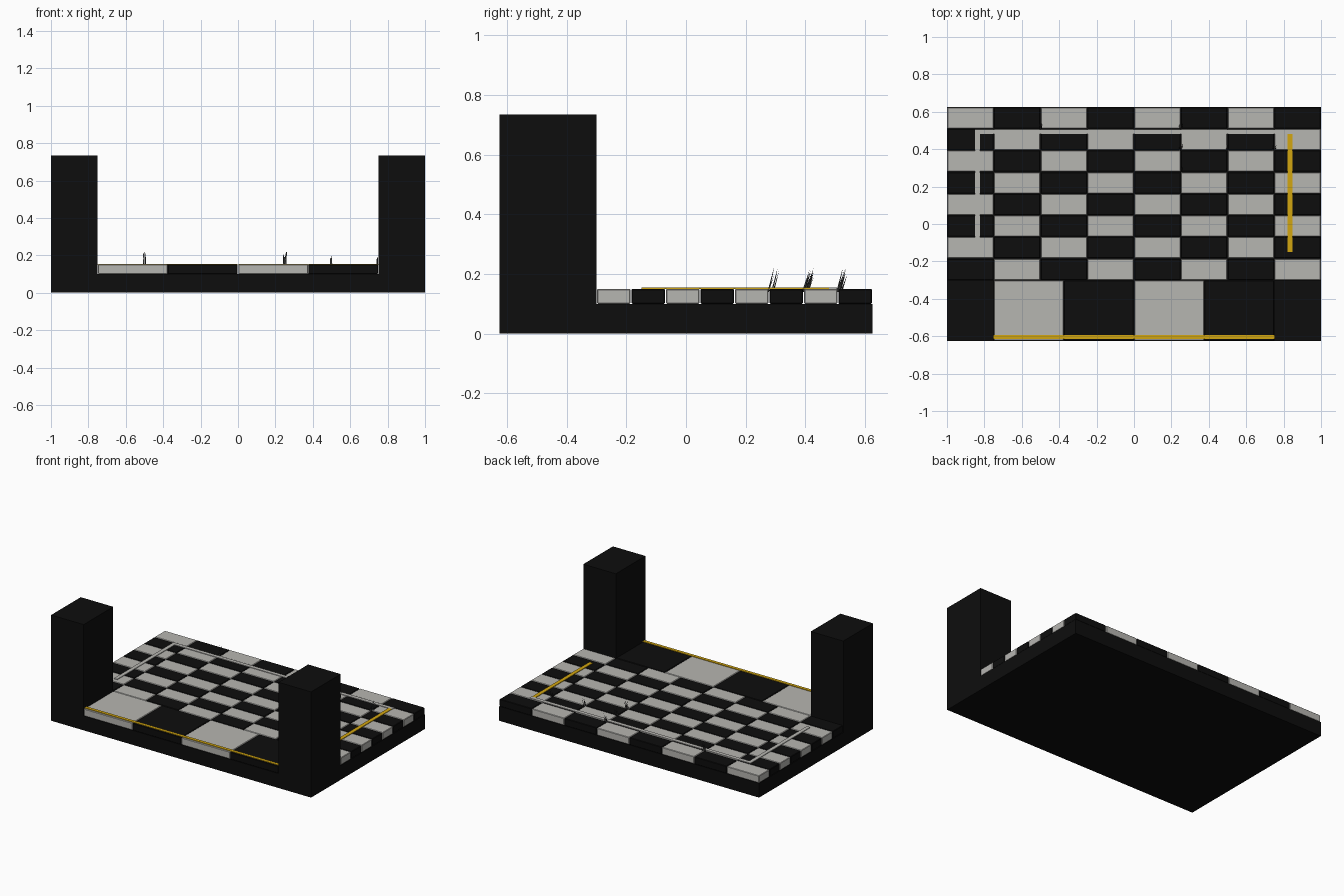
import bpy
import bmesh
import random
from mathutils import Vector

random.seed(4)
if "Cube" in bpy.data.objects:
    bpy.data.objects.remove(bpy.data.objects["Cube"])


def material(name, rgb, rough=0.8):
    m = bpy.data.materials.new(name)
    m.use_nodes = True
    m.diffuse_color = (*rgb, 1)
    bsdf = m.node_tree.nodes["Principled BSDF"]
    bsdf.inputs["Base Color"].default_value = (*rgb, 1)
    bsdf.inputs["Roughness"].default_value = rough
    return m


black = material("black stone", (0.004, 0.004, 0.004))
white = material("pale stone", (0.47, 0.465, 0.44))
gold = material("gold trim", (0.65, 0.38, 0.005))
grey = material("dark grass", (0.05, 0.05, 0.05))


def finish(name, bm, mats):
    mesh = bpy.data.meshes.new(name)
    bm.to_mesh(mesh)
    bm.free()
    obj = bpy.data.objects.new(name, mesh)
    bpy.context.scene.collection.objects.link(obj)
    for m in mats:
        mesh.materials.append(m)
    return obj


def add_box(bm, x0, x1, y0, y1, z0, z1, mat=0):
    verts = bmesh.ops.create_cube(bm, size=1)["verts"]
    lo, hi = Vector((x0, y0, z0)), Vector((x1, y1, z1))
    for v in verts:
        v.co = Vector([(a + b) / 2 + c * (b - a) for a, b, c in zip(lo, hi, v.co)])
    for f in {f for v in verts for f in v.link_faces}:
        f.material_index = mat


def box(name, mat, *bounds):
    bm = bmesh.new()
    add_box(bm, *bounds)
    return finish(name, bm, [mat])


DEPTH = 0.625    # half depth of the board
STEP = -0.30     # line between the floor and the front walkway
BASE, TOP = 0.10, 0.15
GAP = 0.0015


def tiles(name, x0, x1, y0, y1, cols, rows):
    """Checkered field of separate tiles, pale at the back left."""
    bm = bmesh.new()
    w, d = (x1 - x0) / cols, (y1 - y0) / rows
    for r in range(rows):
        for c in range(cols):
            x, y = x0 + c * w, y1 - (r + 1) * d
            add_box(bm, x + GAP, x + w - GAP, y + GAP, y + d - GAP,
                    BASE, TOP, (r + c + 1) % 2)
    obj = finish(name, bm, [black, white])
    bevel = obj.modifiers.new("soft edges", "BEVEL")
    bevel.width = 0.003
    bevel.segments = 1


# Slab, paving and corner towers
box("base_slab", black, -1, 1, -DEPTH, DEPTH, 0, BASE)
tiles("floor_tiles", -1, 1, STEP, DEPTH, 8, 8)
tiles("walkway_tiles", -0.75, 0.75, -DEPTH, STEP, 4, 1)
for side, x in (("right", -1), ("left", 0.75)):
    box(side + "_tower", black, x, x + 0.25, -DEPTH, STEP, 0, 0.735)

# Thin strips laid on the paving
LINE = TOP + 0.004
box("front_gold_strip", gold, -0.75, 0.75, -0.615, -0.593, TOP, LINE)
box("left_gold_strip", gold, 0.822, 0.848, -0.15, 0.48, TOP, LINE)
box("right_pale_strip", white, -0.85, -0.824, -0.15, 0.48, TOP, LINE)
box("back_pale_strip", white, -0.85, 0.85, 0.48, 0.506, TOP, LINE)

# Grass tufts growing from the seams, leaning to the back
bm = bmesh.new()
for x, y in ((-0.5, 0.515), (0.25, 0.515), (0.25, 0.4),
             (0.5, 0.4), (0.75, 0.4), (0.25, 0.285)):
    for i in range(7):
        root = Vector((x + random.uniform(-0.008, 0.008),
                       y + random.uniform(-0.011, 0.009), TOP - 0.01))
        tip = root + Vector((random.uniform(-0.004, 0.004), 0.02,
                             random.uniform(0.05, 0.085)))
        r = 0.0025
        ring = [bm.verts.new(root + Vector(o)) for o in
                ((-r, -r, 0), (r, -r, 0), (0, r, 0))]
        end = bm.verts.new(tip)
        for a in range(3):
            bm.faces.new((ring[a], ring[(a + 1) % 3], end))
        bm.faces.new(ring[::-1])
finish("grass_tufts", bm, [grey])
